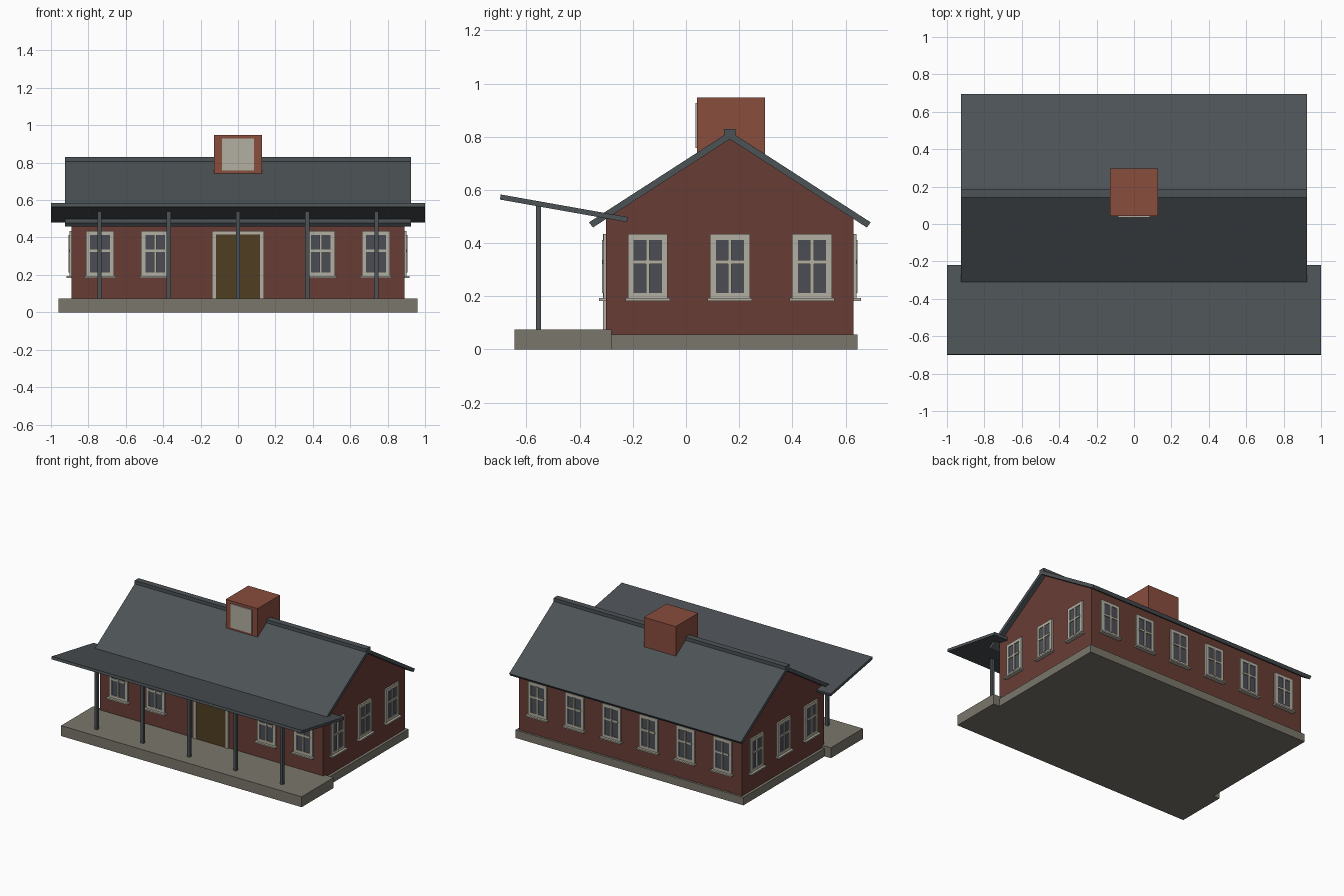
import bpy, bmesh
from math import pi
from mathutils import Matrix, Vector

if "Cube" in bpy.data.objects:
    bpy.data.objects.remove(bpy.data.objects["Cube"])


def material(name, rgb):
    m = bpy.data.materials.new(name)
    m.use_nodes = True
    m.diffuse_color = (*rgb, 1)
    m.node_tree.nodes["Principled BSDF"].inputs["Base Color"].default_value = (*rgb, 1)
    return m


BRICK = material("dark red brick", (0.14, 0.046, 0.036))
CHIMNEY = material("light red brick", (0.25, 0.075, 0.048))
SLATE = material("slate grey", (0.073, 0.085, 0.093))
STONE = material("stone", (0.195, 0.18, 0.145))
TRIM = material("cream trim", (0.45, 0.43, 0.36))
DOOR = material("brown wood", (0.08, 0.047, 0.016))
GLASS = material("window glass", (0.069, 0.076, 0.09))


def add_box(bm, lo, hi, index=0):
    lo, hi = Vector(lo), Vector(hi)
    mat = Matrix.Translation((lo + hi) / 2) @ Matrix.Diagonal((*(hi - lo), 1))
    verts = bmesh.ops.create_cube(bm, size=1, matrix=mat)["verts"]
    for f in {f for v in verts for f in v.link_faces}:
        f.material_index = index


def to_mesh(name, bm, mats):
    bmesh.ops.recalc_face_normals(bm, faces=bm.faces)
    me = bpy.data.meshes.new(name)
    bm.to_mesh(me)
    bm.free()
    for m in mats:
        me.materials.append(m)
    return me


def place(name, me, loc=(0, 0, 0), turn=0):
    ob = bpy.data.objects.new(name, me)
    ob.location = loc
    ob.rotation_euler.z = turn
    bpy.context.collection.objects.link(ob)
    return ob


def box(name, mat, lo, hi):
    bm = bmesh.new()
    add_box(bm, lo, hi)
    return place(name, to_mesh(name, bm, [mat]))


def extrude_x(name, mat, profile, half):
    """Closed (y, z) profile swept from -half to +half along x."""
    bm = bmesh.new()
    face = bm.faces.new([bm.verts.new((-half, y, z)) for y, z in profile])
    new = bmesh.ops.extrude_face_region(bm, geom=[face])["geom"]
    moved = [v for v in new if isinstance(v, bmesh.types.BMVert)]
    bmesh.ops.translate(bm, verts=moved, vec=(2 * half, 0, 0))
    return place(name, to_mesh(name, bm, [mat]))


# Main dimensions
WALL_X, FRONT, BACK = 0.89, -0.30, 0.63
RIDGE_Y = (FRONT + BACK) / 2
RIDGE_Z, PITCH, DROP = 0.82, 0.645, 0.029


def roof_z(y):
    return RIDGE_Z - PITCH * abs(y - RIDGE_Y)


# Foundation, porch floor and walls with gables
box("foundation", STONE, (-0.91, -0.28, 0), (0.91, 0.645, 0.057))
box("porch_floor", STONE, (-0.96, -0.645, 0), (0.96, -0.28, 0.075))
eave = roof_z(BACK) - DROP
extrude_x("walls", BRICK, [(FRONT, 0.05), (BACK, 0.05), (BACK, eave),
                           (RIDGE_Y, RIDGE_Z - DROP), (FRONT, eave)], WALL_X)

# Main roof slopes, with ends cut square to the slope, and ridge cap
for side, name in ((-1, "front_roof"), (1, "back_roof")):
    outer, inner = RIDGE_Y + side * 0.53, RIDGE_Y + side * 0.515
    extrude_x(name, SLATE, [(RIDGE_Y, RIDGE_Z), (outer, roof_z(outer)),
                            (inner, roof_z(inner) - DROP),
                            (RIDGE_Y, RIDGE_Z - DROP)], 0.925)
box("ridge_cap", SLATE, (-0.925, RIDGE_Y - 0.022, 0.79), (0.925, RIDGE_Y + 0.022, 0.83))

# Porch roof rising outward, on square posts
extrude_x("porch_roof", SLATE, [(-0.697, 0.583), (-0.70, 0.564),
                                (-0.222, 0.479), (-0.218, 0.498)], 1.0)
for i in range(5):
    x = 0.37 * (i - 2)
    box(f"porch_post_{i + 1}", SLATE, (x - 0.011, -0.565, 0.07), (x + 0.011, -0.545, 0.548))

# Chimney with a pale front panel
box("chimney", CHIMNEY, (-0.127, 0.042, 0.68), (0.127, 0.298, 0.947))
box("chimney_panel", TRIM, (-0.085, 0.035, 0.757), (0.085, 0.043, 0.928))

# Door and its frame
box("door", DOOR, (-0.118, -0.306, 0.075), (0.118, -0.295, 0.417))
for s, name in ((-1, "right"), (1, "left")):
    a, b = sorted((s * 0.118, s * 0.14))
    box(f"door_frame_{name}", TRIM, (a, -0.312, 0.075), (b, -0.295, 0.435))
box("door_frame_top", TRIM, (-0.118, -0.312, 0.415), (0.118, -0.295, 0.435))

# One shared window: glass, frame, glazing bars and sill; outside is -y
bm = bmesh.new()
add_box(bm, (-0.06, -0.007, 0.2), (0.06, 0.005, 0.42), 1)
for s in (-1, 1):
    a, b = sorted((s * 0.053, s * 0.075))
    add_box(bm, (a, -0.011, 0.192), (b, 0.005, 0.434))
add_box(bm, (-0.053, -0.011, 0.412), (0.053, 0.005, 0.434))
add_box(bm, (-0.053, -0.011, 0.192), (0.053, 0.005, 0.213))
add_box(bm, (-0.007, -0.016, 0.213), (0.007, 0.005, 0.412))
add_box(bm, (-0.053, -0.014, 0.322), (0.053, 0.005, 0.336))
add_box(bm, (-0.084, -0.028, 0.183), (0.084, 0.005, 0.193))
window = to_mesh("window", bm, [TRIM, GLASS])

for i in range(6):
    x = 0.295 * (i - 2.5)
    place(f"back_window_{i + 1}", window, (x, BACK, 0), pi)
    if i not in (2, 3):
        place(f"front_window_{i + 1}", window, (x, FRONT, 0))
for i in range(3):
    y = RIDGE_Y + 0.309 * (i - 1)
    place(f"left_window_{i + 1}", window, (WALL_X, y, 0), pi / 2)
    place(f"right_window_{i + 1}", window, (-WALL_X, y, 0), -pi / 2)
